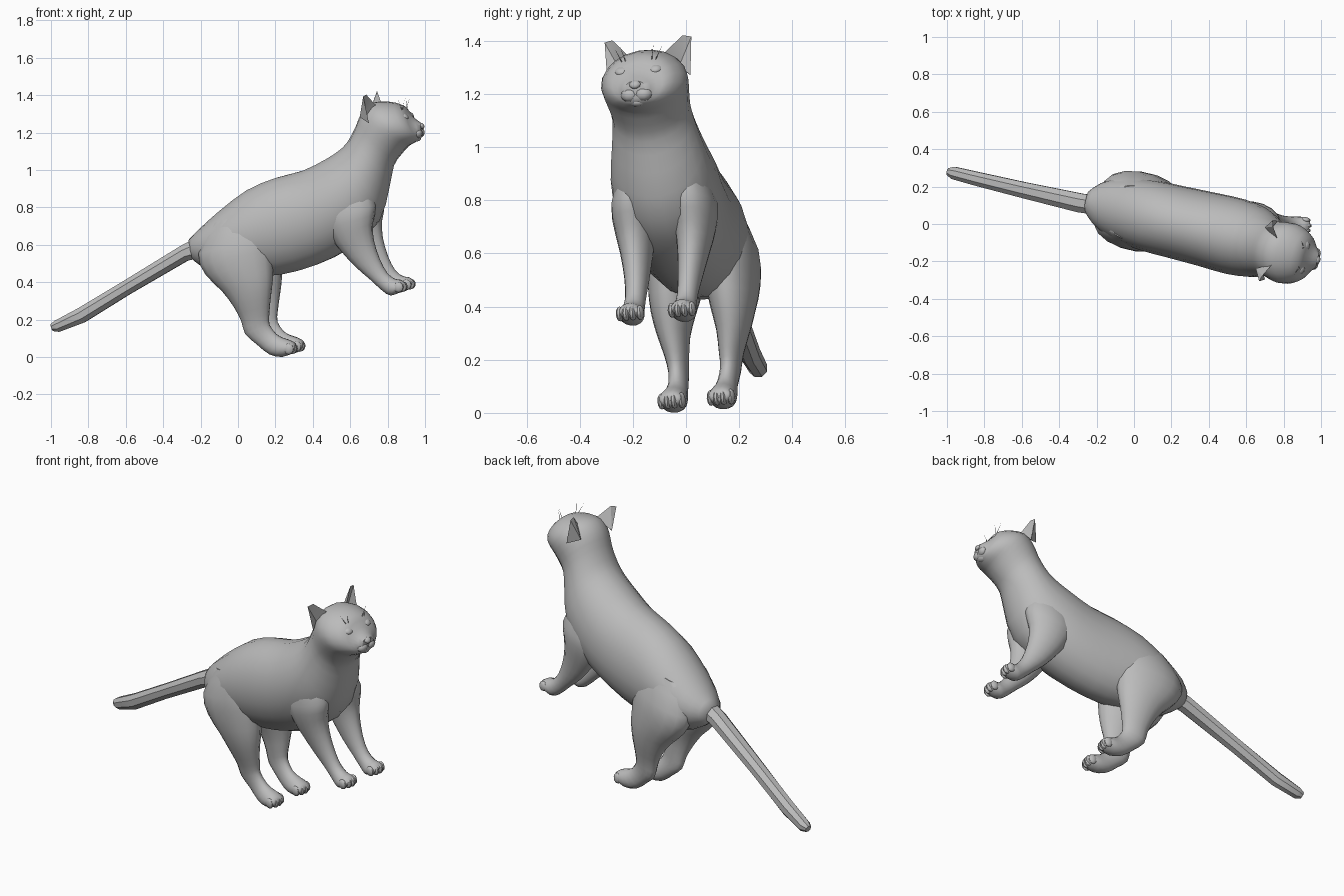
import bpy, bmesh, math
from mathutils import Vector

if "Cube" in bpy.data.objects:
    bpy.data.objects.remove(bpy.data.objects["Cube"])

grey = bpy.data.materials.new("Grey Fur")
grey.diffuse_color = (0.5, 0.5, 0.5, 1)
grey.use_nodes = True
grey.node_tree.nodes["Principled BSDF"].inputs["Base Color"].default_value = (0.5, 0.5, 0.5, 1)


def place(x, t, z):
    """Body space (along, sideways, up) to world: turned slightly right, leaning slightly."""
    lean = t + 0.07 * (0.85 - z)
    return Vector((x + 0.215 * t, 0.05 - 0.22 * x + 0.977 * lean, z + 0.07 * t))


def finish(name, bm, angle=40):
    bmesh.ops.recalc_face_normals(bm, faces=bm.faces)
    mesh = bpy.data.meshes.new(name)
    bm.to_mesh(mesh)
    bm.free()
    mesh.materials.append(grey)
    ob = bpy.data.objects.new(name, mesh)
    bpy.context.collection.objects.link(ob)
    bpy.ops.object.select_all(action='DESELECT')
    ob.select_set(True)
    bpy.context.view_layer.objects.active = ob
    bpy.ops.object.shade_smooth_by_angle(angle=math.radians(angle))
    return ob


def spline(rows, steps):
    """Catmull-Rom interpolation between ring descriptions."""
    out = []
    for i in range(len(rows) - 1):
        a, b, c, d = rows[max(i - 1, 0)], rows[i], rows[i + 1], rows[min(i + 2, len(rows) - 1)]
        for k in range(steps):
            u = k / steps
            out.append([0.5 * (2 * q + (r - p) * u + (2 * p - 5 * q + 4 * r - s) * u * u
                               + (3 * q - p - 3 * r + s) * u ** 3)
                        for p, q, r, s in zip(a, b, c, d)])
    return out + [list(rows[-1])]


def loft(name, rows, side=1, sides=16, steps=2, angle=50):
    """Each row: top x, z, bottom x, z, sideways centre, half width."""
    bm = bmesh.new()
    rings = []
    for x1, z1, x2, z2, t, w in spline(rows, steps):
        ring = []
        for k in range(sides):
            a = 2 * math.pi * (k + 0.5) / sides
            c, s = math.cos(a), math.sin(a)
            ring.append(bm.verts.new(place((x1 + x2) / 2 + s * (x1 - x2) / 2, side * (t + c * w),
                                           (z1 + z2) / 2 + s * (z1 - z2) / 2)))
        rings.append(ring)
    for r, q in zip(rings, rings[1:]):
        for k in range(sides):
            n = (k + 1) % sides
            bm.faces.new((r[k], r[n], q[n], q[k]))
    bm.faces.new(rings[0])
    bm.faces.new(rings[-1])
    return finish(name, bm, angle)


def blob(name, x, t, z, rx, rt, rz, slope=0.0):
    """Small ellipsoid; slope tips its top backwards."""
    bm = bmesh.new()
    bmesh.ops.create_uvsphere(bm, u_segments=10, v_segments=6, radius=1)
    for v in bm.verts:
        p = v.co.copy()
        v.co = place(x + p.x * rx - slope * p.z * rz, t + p.y * rt, z + p.z * rz)
    return finish(name, bm)


# Torso, neck and head in one skin
loft("body", [
    (-0.26, 0.63, -0.25, 0.53, 0, 0.05),
    (-0.20, 0.69, -0.20, 0.49, 0, 0.11),
    (-0.10, 0.78, -0.08, 0.43, 0, 0.165),
    (0.05, 0.895, 0.08, 0.43, 0, 0.19),
    (0.20, 0.96, 0.24, 0.44, 0, 0.195),
    (0.35, 1.0, 0.42, 0.49, 0, 0.20),
    (0.48, 1.065, 0.60, 0.58, 0, 0.205),
    (0.56, 1.12, 0.75, 0.72, 0, 0.19),
    (0.60, 1.17, 0.805, 0.90, 0, 0.165),
    (0.635, 1.24, 0.83, 1.02, 0, 0.15),
    (0.665, 1.31, 0.87, 1.08, 0, 0.157),
    (0.72, 1.36, 0.91, 1.125, 0, 0.165),
    (0.80, 1.365, 0.935, 1.14, 0, 0.152),
    (0.88, 1.345, 0.96, 1.155, 0, 0.118),
    (0.925, 1.29, 0.975, 1.165, 0, 0.075),
    (0.98, 1.25, 0.985, 1.185, 0, 0.042)], sides=20, steps=2)

# Tail, faceted and straight
loft("tail", [
    (-0.20, 0.655, -0.17, 0.53, -0.01, 0.055),
    (-0.30, 0.60, -0.26, 0.515, -0.02, 0.055),
    (-0.60, 0.415, -0.57, 0.335, -0.03, 0.046),
    (-0.85, 0.265, -0.81, 0.185, -0.035, 0.040),
    (-0.97, 0.20, -0.945, 0.135, -0.035, 0.036),
    (-0.995, 0.18, -0.98, 0.14, -0.035, 0.02)], sides=8, steps=1, angle=30)

hind = [
    (-0.12, 0.72, 0.15, 0.80, 0.08, 0.07),
    (-0.19, 0.56, 0.20, 0.66, 0.10, 0.105),
    (-0.15, 0.45, 0.21, 0.52, 0.11, 0.10),
    (-0.06, 0.36, 0.21, 0.42, 0.115, 0.083),
    (0.00, 0.28, 0.20, 0.33, 0.115, 0.062),
    (0.04, 0.20, 0.19, 0.24, 0.105, 0.045),
    (0.06, 0.13, 0.19, 0.18, 0.10, 0.037),
    (0.12, 0.075, 0.225, 0.13, 0.095, 0.037),
    (0.19, 0.02, 0.26, 0.11, 0.095, 0.046),
    (0.26, 0.007, 0.29, 0.10, 0.095, 0.053),
    (0.32, 0.03, 0.32, 0.085, 0.095, 0.045),
    (0.33, 0.045, 0.33, 0.07, 0.095, 0.03)]
fore = [
    (0.48, 0.86, 0.72, 0.94, 0.09, 0.075),
    (0.47, 0.74, 0.76, 0.82, 0.11, 0.09),
    (0.52, 0.65, 0.745, 0.72, 0.115, 0.075),
    (0.57, 0.58, 0.75, 0.63, 0.11, 0.06),
    (0.65, 0.49, 0.78, 0.53, 0.103, 0.046),
    (0.73, 0.42, 0.82, 0.455, 0.10, 0.039),
    (0.79, 0.365, 0.86, 0.425, 0.10, 0.042),
    (0.84, 0.335, 0.89, 0.42, 0.10, 0.050),
    (0.90, 0.36, 0.905, 0.41, 0.10, 0.043),
    (0.915, 0.38, 0.915, 0.40, 0.10, 0.028)]

for side, label in ((1, "left"), (-1, "right")):
    # Legs with toes
    loft(label + "_hind_leg", hind, side)
    loft(label + "_front_leg", fore, side)
    for k in range(4):
        off = (k - 1.5) * 0.026
        reach = -0.012 if k in (0, 3) else 0.0
        blob(f"{label}_hind_toe_{k + 1}", 0.312 + reach, side * 0.095 + off, 0.052, 0.026, 0.015, 0.03)
        blob(f"{label}_front_toe_{k + 1}", 0.90 + reach, side * 0.10 + off, 0.382, 0.026, 0.015, 0.028)

    # Cupped ear: outer shell and hollow front
    bm = bmesh.new()
    pts = [(0.755, 0.065, 1.345), (0.735, 0.160, 1.26), (0.675, 0.112, 1.29),
           (0.715, 0.135, 1.412), (0.705, 0.167, 1.405), (0.71, 0.115, 1.30)]
    a, b, c, t1, t2, d = [bm.verts.new(place(x, side * t, z)) for x, t, z in pts]
    for f in ((a, c, t1), (c, t2, t1), (c, b, t2), (a, t1, d), (t1, t2, d), (t2, b, d), (a, d, c), (d, b, c)):
        bm.faces.new(f)
    finish(label + "_ear", bm, 30)

    # Face
    blob(label + "_eye", 0.908, side * 0.064, 1.29, 0.016, 0.026, 0.017, 0.5)
    blob(label + "_muzzle_pad", 0.968, side * 0.026, 1.198, 0.024, 0.034, 0.026)

    # Brow hairs
    for k in range(2):
        bm = bmesh.new()
        root, tip = (0.89, 0.05 + 0.015 * k, 1.325), (0.905 - 0.03 * k, 0.065 + 0.03 * k, 1.385)
        base = [bm.verts.new(place(root[0] + dx, side * (root[1] + dt), root[2]))
                for dx, dt in ((0.002, 0), (-0.001, 0.002), (-0.001, -0.002))]
        end = bm.verts.new(place(tip[0], side * tip[1], tip[2]))
        for i in range(3):
            bm.faces.new((base[i], base[(i + 1) % 3], end))
        bm.faces.new(base)
        finish(f"{label}_brow_hair_{k + 1}", bm)

# Nose and chin
blob("nose", 0.982, 0, 1.236, 0.014, 0.022, 0.016, 0.3)
blob("chin", 0.955, 0, 1.17, 0.024, 0.032, 0.018)
